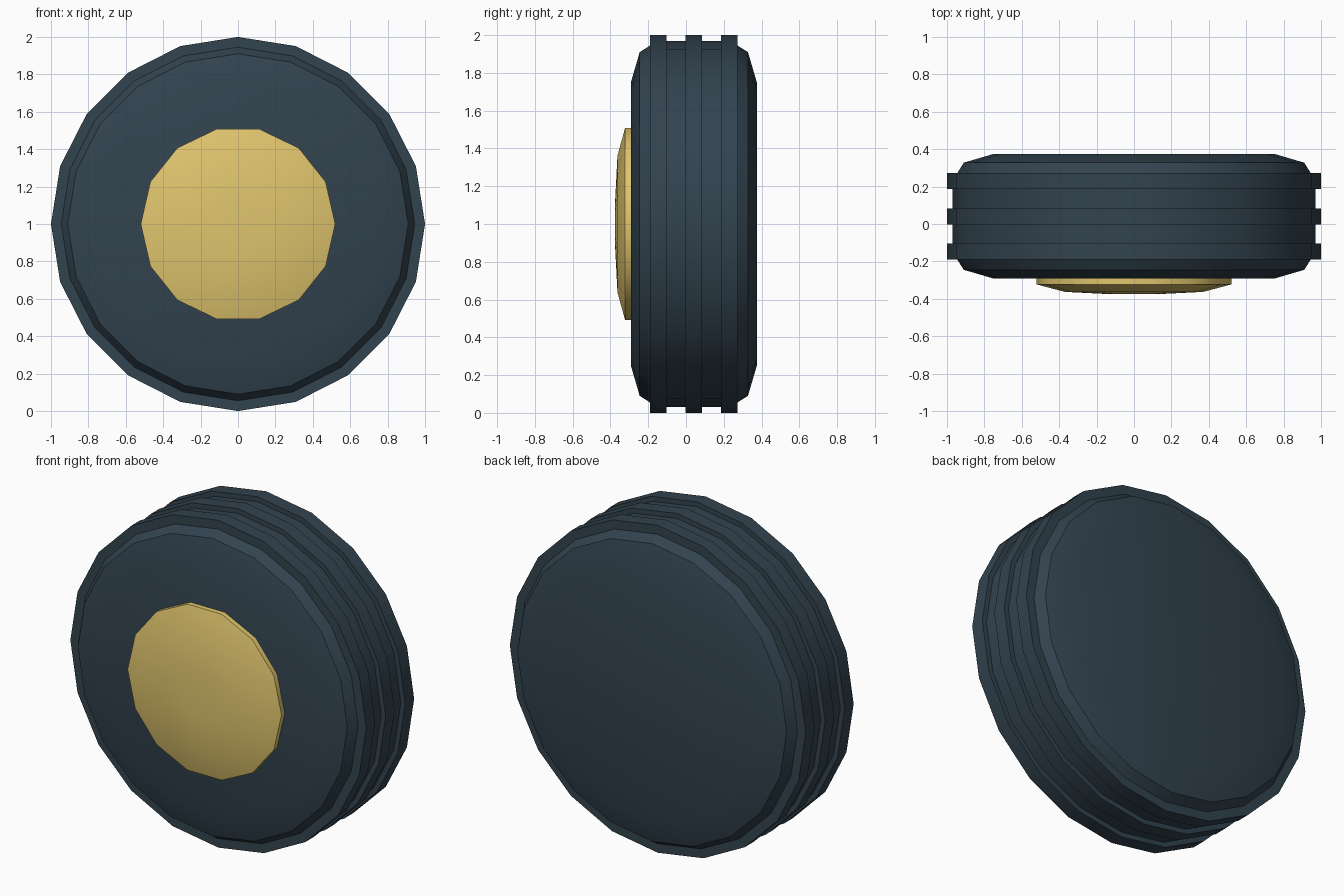
import bpy, bmesh, math

if "Cube" in bpy.data.objects:
    bpy.data.objects.remove(bpy.data.objects["Cube"], do_unlink=True)


def make_material(name, rgb):
    mat = bpy.data.materials.new(name)
    mat.use_nodes = True
    mat.diffuse_color = (*rgb, 1)
    mat.node_tree.nodes["Principled BSDF"].inputs["Base Color"].default_value = (*rgb, 1)
    return mat


def lathe(name, profile, sides, mat):
    """Spin (radius, y) points, listed front to back, about the axle."""
    bm = bmesh.new()
    rings = []
    for radius, y in profile:
        angles = [math.tau * i / sides for i in range(sides)]
        rings.append([bm.verts.new((radius * math.cos(a), y, 1 + radius * math.sin(a)))
                      for a in angles])
    for a, b in zip(rings, rings[1:]):
        for i in range(sides):
            j = (i + 1) % sides
            bm.faces.new((a[i], a[j], b[j], b[i]))
    bm.faces.new(rings[0])
    bm.faces.new(rings[-1])
    bmesh.ops.recalc_face_normals(bm, faces=bm.faces)
    mesh = bpy.data.meshes.new(name)
    bm.to_mesh(mesh)
    bm.free()
    mesh.materials.append(mat)
    obj = bpy.data.objects.new(name, mesh)
    bpy.context.collection.objects.link(obj)
    bpy.ops.object.select_all(action='DESELECT')
    obj.select_set(True)
    bpy.context.view_layer.objects.active = obj
    bpy.ops.object.shade_smooth_by_angle(angle=math.radians(30))
    return obj


rubber = make_material("dark slate rubber", (0.032, 0.056, 0.078))
gold = make_material("pale gold", (0.75, 0.565, 0.156))

# Tyre: front wall and shoulder, three raised treads, back shoulder and wall
profile = [(0.75, -0.292), (0.91, -0.245), (0.945, -0.19)]
treads = [(-0.19, -0.104), (-0.002, 0.084), (0.186, 0.272)]
for k, (start, end) in enumerate(treads):
    if k > 0:
        profile.append((0.97, start))
    profile += [(1.0, start), (1.0, end)]
    if k < 2:
        profile.append((0.97, end))
profile += [(0.945, 0.272), (0.91, 0.328), (0.75, 0.375)]
lathe("tyre", profile, 20, rubber)

# Domed hub cap on the front
lathe("hub_cap", [(0.13, -0.375), (0.37, -0.363), (0.52, -0.323), (0.52, -0.28)], 14, gold)
